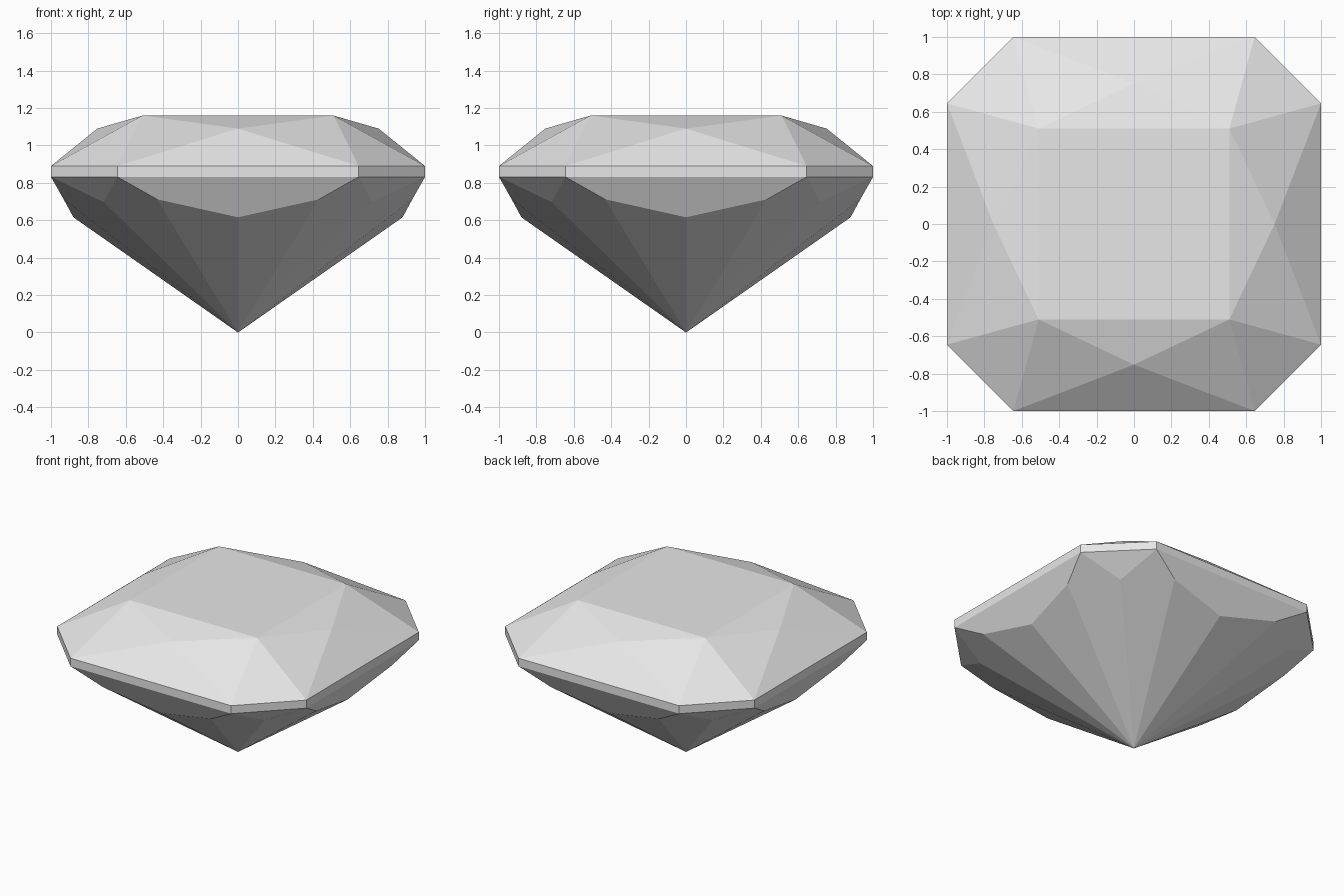
import bpy, bmesh
from math import pi
from mathutils import Matrix, Vector

if "Cube" in bpy.data.objects:
    bpy.data.objects.remove(bpy.data.objects["Cube"], do_unlink=True)

# Key heights and the half length of each long side
CULET, GIRDLE_LOW, GIRDLE_HIGH, TABLE = 0.0, 0.832, 0.89, 1.16
SIDE = 0.645

grey = bpy.data.materials.new("pale grey stone")
grey.use_nodes = True
colour = (0.8, 0.8, 0.8, 1)
grey.diffuse_color = colour
grey.node_tree.nodes["Principled BSDF"].inputs["Base Color"].default_value = colour


def mirrored(p):
    return (-p[0], p[1], p[2])


def turned(p):
    """The same point on the next side, a quarter turn on."""
    return (-p[1], p[0], p[2])


# Points of the front side, right half
culet = (0, 0, CULET)
table = (0.51, -0.51, TABLE)
star_tip = (0, -0.752, 1.09)
high = (SIDE, -1, GIRDLE_HIGH)
low = (SIDE, -1, GIRDLE_LOW)
shoulder = (0.433, -0.932, 0.712)
keel = (0, -0.88, 0.616)
corner_tip = (0.718, -0.718, 0.697)
next_high, next_low = turned(mirrored(high)), turned(mirrored(low))

half_facets = [
    (high, table, star_tip),                    # crown kite half
    (shoulder, keel, culet),                    # lower main facet
    (low, shoulder, culet, corner_tip),         # long pavilion facet
]
facets = half_facets + [tuple(map(mirrored, f)) for f in half_facets]
facets += [
    (mirrored(high), high, star_tip),           # crown bezel
    (mirrored(table), star_tip, table),         # star facet
    (high, next_high, table),                   # crown corner
    (mirrored(low), low, high, mirrored(high)),  # long girdle
    (low, next_low, next_high, high),           # corner girdle
    (mirrored(low), mirrored(shoulder), keel, shoulder, low),  # pavilion break
    (low, next_low, corner_tip),                # pavilion corner
]

# Repeat the side four times around the axis, then close the flat table
bm = bmesh.new()
for quarter in range(4):
    turn = Matrix.Rotation(quarter * pi / 2, 3, 'Z')
    for facet in facets:
        bm.faces.new([bm.verts.new(turn @ Vector(p)) for p in facet])
bm.faces.new([bm.verts.new(Matrix.Rotation(q * pi / 2, 3, 'Z') @ Vector(table))
              for q in range(4)])
bmesh.ops.remove_doubles(bm, verts=bm.verts[:], dist=0.001)
bmesh.ops.recalc_face_normals(bm, faces=bm.faces[:])

mesh = bpy.data.meshes.new("cut_gem")
bm.to_mesh(mesh)
bm.free()
mesh.materials.append(grey)
gem = bpy.data.objects.new("cut_gem", mesh)
bpy.context.collection.objects.link(gem)
